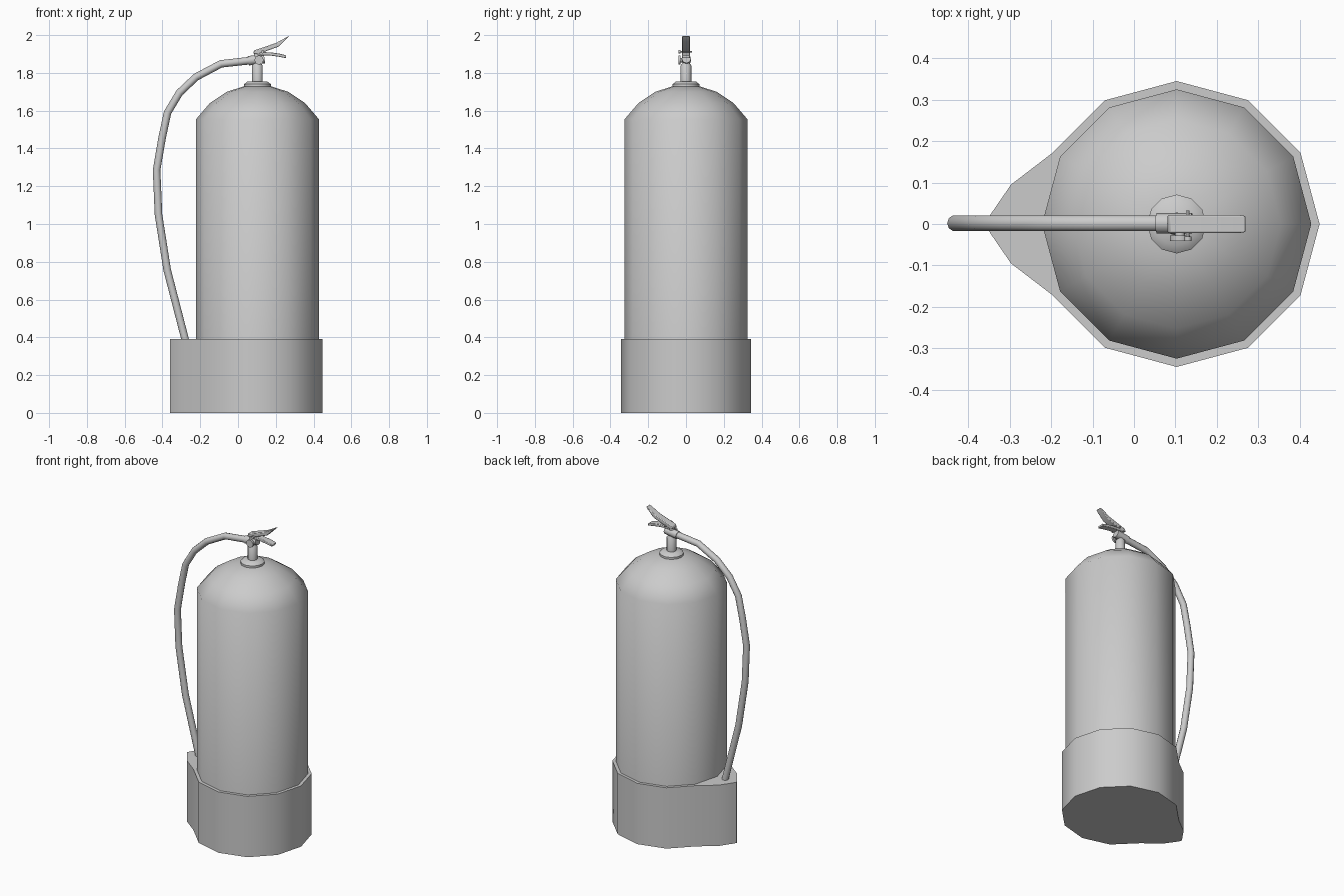
import bpy, bmesh, math
from mathutils import Matrix, Vector

if "Cube" in bpy.data.objects:
    bpy.data.objects.remove(bpy.data.objects["Cube"])

CX = 0.103  # cylinder axis


def finish(name, bm, angle=46):
    bmesh.ops.recalc_face_normals(bm, faces=bm.faces)
    me = bpy.data.meshes.new(name)
    bm.to_mesh(me)
    bm.free()
    ob = bpy.data.objects.new(name, me)
    bpy.context.collection.objects.link(ob)
    bpy.ops.object.select_all(action='DESELECT')
    ob.select_set(True)
    bpy.context.view_layer.objects.active = ob
    bpy.ops.object.shade_smooth_by_angle(angle=math.radians(angle))
    return ob


def loft(name, rings):
    bm = bmesh.new()
    vs = [[bm.verts.new(p) for p in r] for r in rings]
    n = len(vs[0])
    for a, b in zip(vs, vs[1:]):
        for i in range(n):
            j = (i + 1) % n
            bm.faces.new((a[i], a[j], b[j], b[i]))
    bm.faces.new(vs[0][::-1])
    bm.faces.new(vs[-1])
    return finish(name, bm)


def lathe(name, profile, n=12):
    return loft(name, [[(CX + r * math.cos(math.tau * i / n),
                         r * math.sin(math.tau * i / n), z) for i in range(n)]
                       for r, z in profile])


def side_plate(name, outline, half, bevel):
    ob = loft(name, [[(x, y, z) for x, z in outline] for y in (-half, half)])
    m = ob.modifiers.new("rounding", 'BEVEL')
    m.width = bevel
    m.segments = 2
    m.limit_method = 'ANGLE'
    return ob


def rod(name, a, b, r, n=8):
    a, b = Vector(a), Vector(b)
    bm = bmesh.new()
    q = (b - a).to_track_quat('Z', 'Y').to_matrix().to_4x4()
    bmesh.ops.create_cone(bm, cap_ends=True, segments=n, radius1=r, radius2=r,
                          depth=(b - a).length,
                          matrix=Matrix.Translation((a + b) / 2) @ q)
    return finish(name, bm)


# Tank with faceted dome
lathe("tank", [(0.325, 0.02), (0.325, 1.555), (0.252, 1.64),
               (0.162, 1.70), (0.078, 1.727)])

# Stand: twelve-sided cup with a nose that holds the hose end
half = [(CX + 0.345 * math.cos(math.radians(a)), 0.345 * math.sin(math.radians(a)))
        for a in range(0, 151, 30)]
half += [(-0.297, 0.095), (-0.345, 0.025), (-0.36, 0)]
outline = half + [(x, -y) for x, y in half[-2:0:-1]]
loft("stand", [[(x, y, z) for x, y in outline] for z in (0, 0.39)])

# Neck flange and valve
lathe("neck_flange", [(0.071, 1.72), (0.071, 1.74), (0.052, 1.755)])
lathe("valve_stem", [(0.028, 1.75), (0.028, 1.84), (0.019, 1.85), (0.019, 1.91)])
rod("valve_outlet", (0.055, 0.002, 1.864), (0.14, 0.002, 1.876), 0.025)

# Pressure gauge on the front, with its short pipe
rod("gauge_pipe", (CX + 0.008, 0, 1.868), (CX + 0.008, -0.035, 1.868), 0.012)
rod("gauge", (CX + 0.008, -0.028, 1.868), (CX + 0.008, -0.041, 1.868), 0.024, 12)

# Hose swept along its path
path = [(-0.275, 0.37), (-0.375, 0.757), (-0.421, 1.05), (-0.431, 1.286),
        (-0.402, 1.455), (-0.373, 1.59), (-0.31, 1.695), (-0.222, 1.778),
        (-0.09, 1.848), (0.063, 1.865), (0.11, 1.87)]
rings = []
for i, (x, z) in enumerate(path):
    p0, p1 = path[max(i - 1, 0)], path[min(i + 1, len(path) - 1)]
    t = Vector((p1[0] - p0[0], p1[1] - p0[1])).normalized()
    rings.append([(x + 0.02 * math.cos(a) * t.y, 0.002 + 0.02 * math.sin(a),
                   z - 0.02 * math.cos(a) * t.x)
                  for a in [math.tau * k / 10 for k in range(10)]])
loft("hose", rings)

# Squeeze lever and carrying handle
side_plate("squeeze_lever", [(0.08, 1.902), (0.11, 1.901), (0.217, 1.94),
                             (0.271, 1.996), (0.2, 1.958), (0.085, 1.919)],
           0.022, 0.004)
side_plate("carry_handle", [(0.1, 1.894), (0.17, 1.892), (0.215, 1.886),
                            (0.255, 1.878), (0.255, 1.893), (0.215, 1.903),
                            (0.17, 1.909), (0.1, 1.91)], 0.021, 0.003)

# Pivot and safety pin
rod("safety_pin", (0.13, -0.04, 1.912), (0.13, 0.033, 1.912), 0.005, 6)
rod("pin_head", (0.13, -0.041, 1.912), (0.13, -0.03, 1.912), 0.009, 8)
